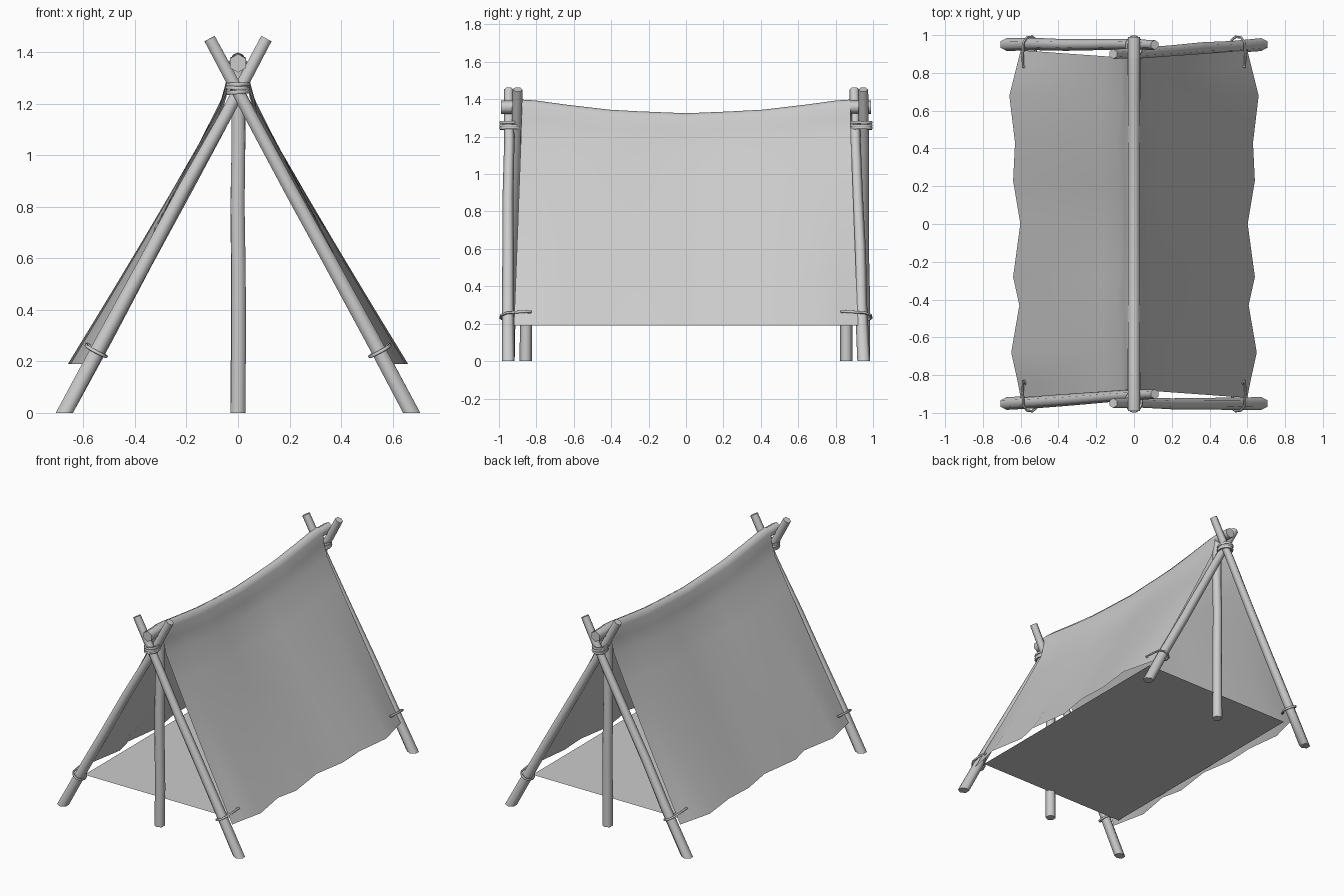
import bpy, bmesh, math, random
from mathutils import Vector

if "Cube" in bpy.data.objects:
    bpy.data.objects.remove(bpy.data.objects["Cube"])

random.seed(4)


def finish(ob, angle=45):
    bpy.ops.object.select_all(action='DESELECT')
    ob.select_set(True)
    bpy.context.view_layer.objects.active = ob
    bpy.ops.object.shade_smooth_by_angle(angle=math.radians(angle))


def from_bmesh(name, bm, angle=45):
    bmesh.ops.recalc_face_normals(bm, faces=bm.faces)
    me = bpy.data.meshes.new(name)
    bm.to_mesh(me)
    bm.free()
    ob = bpy.data.objects.new(name, me)
    bpy.context.collection.objects.link(ob)
    finish(ob, angle)
    return ob


def pole(name, path, r0, r1, sides=6, grounded=True, phase=math.pi / 2):
    """Hand-cut pole along a path; a grounded foot is cut flat at z = 0."""
    path = [Vector(p) for p in path]
    d = (path[-1] - path[0]).normalized()
    u = d.cross(Vector((0, 1, 0) if abs(d.y) < 0.9 else (1, 0, 0))).normalized()
    v = d.cross(u)
    bm = bmesh.new()
    rings = []
    for i, p in enumerate(path):
        r = r0 + (r1 - r0) * i / (len(path) - 1)
        ring = []
        for k in range(sides):
            a = 2 * math.pi * k / sides + phase
            q = p + r * (math.cos(a) * u + math.sin(a) * v)
            if grounded and i == 0:
                q -= d * (q.z / d.z)
            ring.append(bm.verts.new(q))
        rings.append(ring)
    for a, b in zip(rings, rings[1:]):
        for k in range(sides):
            n = (k + 1) % sides
            bm.faces.new((a[k], a[n], b[n], b[k]))
    bm.faces.new(rings[0])
    bm.faces.new(rings[-1])
    return from_bmesh(name, bm, 62)


def wobbly(a, b, n=5, amp=0.004):
    a, b = Vector(a), Vector(b)
    pts = [a.lerp(b, i / n) for i in range(n + 1)]
    for p in pts[1:-1]:
        p.x += random.uniform(-amp, amp)
        p.y += random.uniform(-amp, amp)
    return pts


def rope(name, pts, r):
    cu = bpy.data.curves.new(name, 'CURVE')
    cu.dimensions = '3D'
    cu.bevel_depth = r
    cu.bevel_resolution = 1
    sp = cu.splines.new('POLY')
    sp.points.add(len(pts) - 1)
    for s, p in zip(sp.points, pts):
        s.co = (*p, 1)
    sp.use_cyclic_u = True
    ob = bpy.data.objects.new(name, cu)
    bpy.context.collection.objects.link(ob)
    bpy.ops.object.select_all(action='DESELECT')
    ob.select_set(True)
    bpy.context.view_layer.objects.active = ob
    bpy.ops.object.convert(target='MESH')
    finish(bpy.context.object, 60)


# Crossed legs, upright post and lashings at each end (back is the front turned 180 degrees)
for end, s in (("front", 1), ("back", -1)):
    legs = [((-0.674, -0.95, 0), (0.11, -0.90, 1.452)),
            ((0.674, -0.95, 0), (-0.11, -0.948, 1.452))]
    for i, (a, b) in enumerate(legs):
        pole(f"{end}_leg_{i + 1}", wobbly((a[0] * s, a[1] * s, a[2]), (b[0] * s, b[1] * s, b[2])),
             0.034, 0.026)
    pole(f"{end}_post", wobbly((0, -0.857 * s, 0), (0, -0.857 * s, 1.34)), 0.033, 0.030)

    # Lashing rings round the crossing
    for i, (z, tilt) in enumerate(((1.245, 0.003), (1.260, -0.003), (1.275, 0.002))):
        pts = []
        for k in range(14):
            a = 2 * math.pi * k / 14
            pts.append((0.040 * math.cos(a), -0.938 * s + 0.053 * math.sin(a),
                        z + tilt * math.cos(a)))
        rope(f"{end}_lashing_{i + 1}", pts, 0.009)

    # Teardrop ties joining the cloth corners to the legs
    loop = [(0.046, 0.085), (0.046, 0.02), (0.042, -0.045), (0.022, -0.072), (-0.01, -0.076),
            (-0.034, -0.060), (-0.041, -0.03), (-0.030, 0.0), (0.0, 0.03), (0.036, 0.083)]
    for side, m in (("left", -1), ("right", 1)):
        pts = [(m * (0.548 + 0.88 * u), -s * (0.915 - v), 0.24 + 0.47 * u + 0.06 * v)
               for u, v in loop]
        rope(f"{end}_{side}_tie", pts, 0.007)

# Sagging ridge pole
ridge = [(0, -0.99, 1.357), (0, -0.85, 1.360), (0, -0.45, 1.305), (0, 0, 1.285),
         (0, 0.45, 1.305), (0, 0.85, 1.360), (0, 0.99, 1.357)]
pole("ridge_pole", ridge, 0.036, 0.036, 6, False, 0)

# Draped cloth: columns of (y, ridge height, hem width, bulge below the ridge)
cols = [(-0.92, 1.398, 0.60, 0), (-0.84, 1.393, 0.615, 0), (-0.68, 1.372, 0.65, 0.003),
        (-0.43, 1.344, 0.607, 0.022), (-0.28, 1.336, 0.64, 0.01), (0, 1.325, 0.602, 0.005),
        (0.23, 1.334, 0.64, 0.01), (0.43, 1.344, 0.63, 0.022), (0.68, 1.372, 0.66, 0.003),
        (0.84, 1.393, 0.62, 0), (0.92, 1.398, 0.60, 0)]
ROWS = 6
bm = bmesh.new()
grid = []
for y, top, hem, bulge in cols:
    # hangs steeply off the ridge, then runs straight to the wavy hem
    half = [(0.020, top - 0.008), (0.034, top - 0.035), (0.043 + bulge / 2, top - 0.10)]
    kx, kz = 0.066 + bulge, top - 0.185
    for i in range(ROWS + 1):
        t = i / ROWS
        half.append((kx + (hem - kx) * t - 0.006 * math.sin(math.pi * t),
                     kz + (0.19 - kz) * t))
    prof = [(-x, z) for x, z in reversed(half)] + [(0, top)] + half
    grid.append([bm.verts.new((x, y * (0.953 + 0.047 * min(1, abs(x) / 0.6)), z))
                 for x, z in prof])
for a, b in zip(grid, grid[1:]):
    for k in range(len(a) - 1):
        bm.faces.new((a[k], b[k], b[k + 1], a[k + 1]))
from_bmesh("tent_cloth", bm, 80)

# Floor sheet
bm = bmesh.new()
bm.faces.new([bm.verts.new((x, y, 0.192)) for x, y in
              ((-0.58, -0.85), (0.58, -0.85), (0.58, 0.85), (-0.58, 0.85))])
from_bmesh("floor_sheet", bm)
